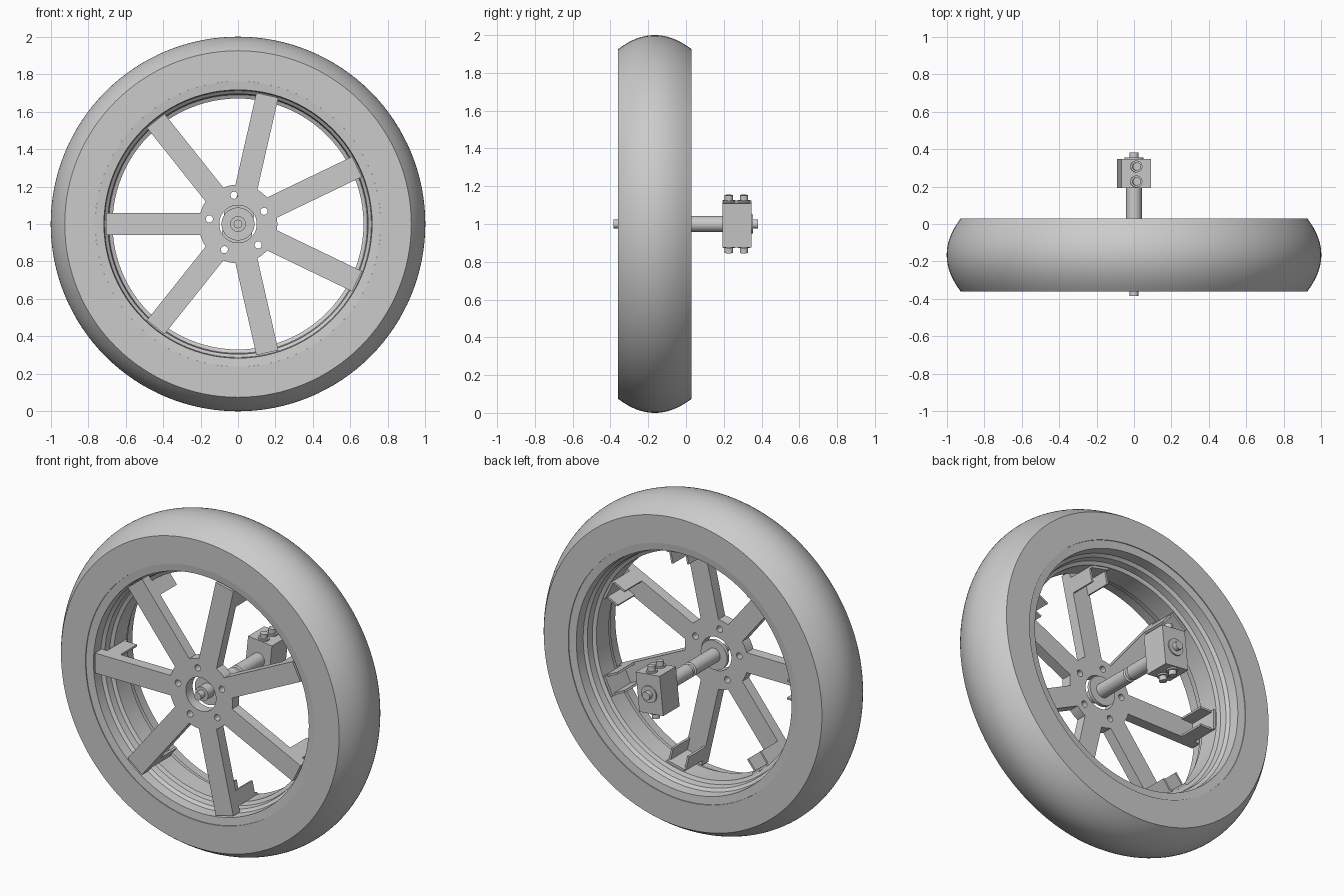
import bpy, bmesh, math
from mathutils import Matrix, Vector

cube = bpy.data.objects.get("Cube")
if cube:
    bpy.data.objects.remove(cube, do_unlink=True)

GREY = bpy.data.materials.new("plain_grey")
GREY.use_nodes = True
COLOUR = (0.6, 0.6, 0.6, 1)
GREY.diffuse_color = COLOUR
GREY.node_tree.nodes["Principled BSDF"].inputs["Base Color"].default_value = COLOUR

CENTRE = Matrix.Translation((0, 0, 1))
MID = -0.165          # middle plane of the wheel along the axle
SPOKES = 7


def finish(name, bm, matrix=CENTRE, smooth=True):
    bmesh.ops.remove_doubles(bm, verts=bm.verts, dist=1e-5)
    bmesh.ops.recalc_face_normals(bm, faces=bm.faces)
    bm.transform(matrix)
    mesh = bpy.data.meshes.new(name)
    bm.to_mesh(mesh)
    bm.free()
    mesh.materials.append(GREY)
    obj = bpy.data.objects.new(name, mesh)
    bpy.context.collection.objects.link(obj)
    if smooth:
        bpy.ops.object.select_all(action='DESELECT')
        obj.select_set(True)
        bpy.context.view_layer.objects.active = obj
        bpy.ops.object.shade_smooth_by_angle(angle=math.radians(25))
    return obj


def lathe(name, profile, segments=64, closed=False, matrix=CENTRE):
    """Spin (radius, y) points around the axle."""
    bm = bmesh.new()
    verts = [bm.verts.new((r, y, 0)) for r, y in profile]
    edges = [bm.edges.new(p) for p in zip(verts, verts[1:])]
    if closed:
        edges.append(bm.edges.new((verts[-1], verts[0])))
    bmesh.ops.spin(bm, geom=verts + edges, cent=(0, 0, 0), axis=(0, 1, 0),
                   angle=math.tau, steps=segments, use_merge=True)
    return finish(name, bm, matrix)


def add_box(bm, lo, hi):
    lo, hi = Vector(lo), Vector(hi)
    m = Matrix.Translation((lo + hi) / 2) @ Matrix.Diagonal((*(hi - lo), 1))
    bmesh.ops.create_cube(bm, size=1, matrix=m)


def mirrored(half):
    return half + [(r, 2 * MID - y) for r, y in reversed(half)]


# Tyre: flat sidewalls and a rounded crown
crown = []
for i in range(25):
    t = -1 + i / 12
    crown.append((0.925 + 0.075 * (1 - t * t), MID + 0.195 * t))
lathe("tyre", [(0.762, -0.36)] + crown + [(0.762, 0.03)], 128, closed=True)

# Rim: stepped well, the same on both sides
outer = mirrored([(0.762, -0.355), (0.716, -0.35), (0.712, -0.29),
                  (0.695, -0.275), (0.69, -0.235), (0.67, -0.225)])
lathe("rim", outer, 96, closed=True)

# Hub plate with centre hole and five bolt holes
hub = lathe("hub_plate", [(0.1, -0.352), (0.21, -0.352), (0.21, -0.288), (0.1, -0.288)],
            64, closed=True)
bm = bmesh.new()
for k in range(5):
    a = math.radians(98 + 72 * k)
    m = Matrix.Translation((0.155 * math.cos(a), -0.32, 0.155 * math.sin(a)))
    bmesh.ops.create_cone(bm, cap_ends=True, segments=20, radius1=0.019, radius2=0.019,
                          depth=0.2, matrix=m @ Matrix.Rotation(math.pi / 2, 4, 'X'))
cutter = finish("hole_cutter", bm, smooth=False)
cutter.hide_render = True
cut = hub.modifiers.new("bolt_holes", 'BOOLEAN')
cut.operation = 'DIFFERENCE'
cut.solver = 'EXACT'
cut.object = cutter
bpy.context.view_layer.objects.active = hub
bpy.ops.object.modifier_apply(modifier=cut.name)
bpy.data.objects.remove(cutter, do_unlink=True)

# Spokes, each with a channel bracket reaching back along the rim
for k in range(SPOKES):
    turn = CENTRE @ Matrix.Rotation(math.pi + k * math.tau / SPOKES, 4, 'Y')
    bm = bmesh.new()
    add_box(bm, (0.19, -0.352, -0.06), (0.705, -0.288, 0.06))
    finish(f"spoke_{k + 1}", bm, turn, smooth=False)
    bm = bmesh.new()
    add_box(bm, (0.655, -0.288, -0.06), (0.669, -0.11, 0.06))
    for side in (-1, 1):
        edge = sorted((side * 0.06, side * 0.048))
        add_box(bm, (0.58, -0.288, edge[0]), (0.655, -0.13, edge[1]))
    finish(f"spoke_bracket_{k + 1}", bm, turn, smooth=False)

# Axle with a groove, a washer and narrow ends
lathe("axle", [(0, -0.385), (0.023, -0.385), (0.023, -0.345), (0.042, -0.345),
               (0.042, -0.04), (0.032, -0.035), (0.032, -0.015), (0.042, -0.01),
               (0.042, 0.2), (0, 0.2)], 32)
lathe("axle_washer", [(0.04, -0.285), (0.088, -0.285), (0.088, -0.265), (0.04, -0.265)],
      40, closed=True)
lathe("axle_end", [(0, 0.34), (0.05, 0.34), (0.05, 0.355), (0.025, 0.355),
                   (0.025, 0.382), (0, 0.382)], 32)

# Mounting block, tilted a little about the axle
TILT = CENTRE @ Matrix.Rotation(math.radians(6), 4, 'Y')
bm = bmesh.new()
add_box(bm, (-0.08, 0.192, -0.117), (0.08, 0.347, 0.117))
finish("mounting_block", bm, TILT, smooth=False)

# Clamp bolts on the top and bottom of the block
for label, side in (("top", 0), ("bottom", math.pi)):
    for n, y in enumerate((0.227, 0.307), 1):
        m = TILT @ Matrix.Translation((0, y, 0)) @ Matrix.Rotation(side + math.pi / 2, 4, 'X')
        lathe(f"{label}_bolt_{n}", [(0, 0.11), (0.032, 0.11), (0.032, 0.126), (0.022, 0.126),
                                    (0.022, 0.154), (0, 0.154)], 16, matrix=m)
